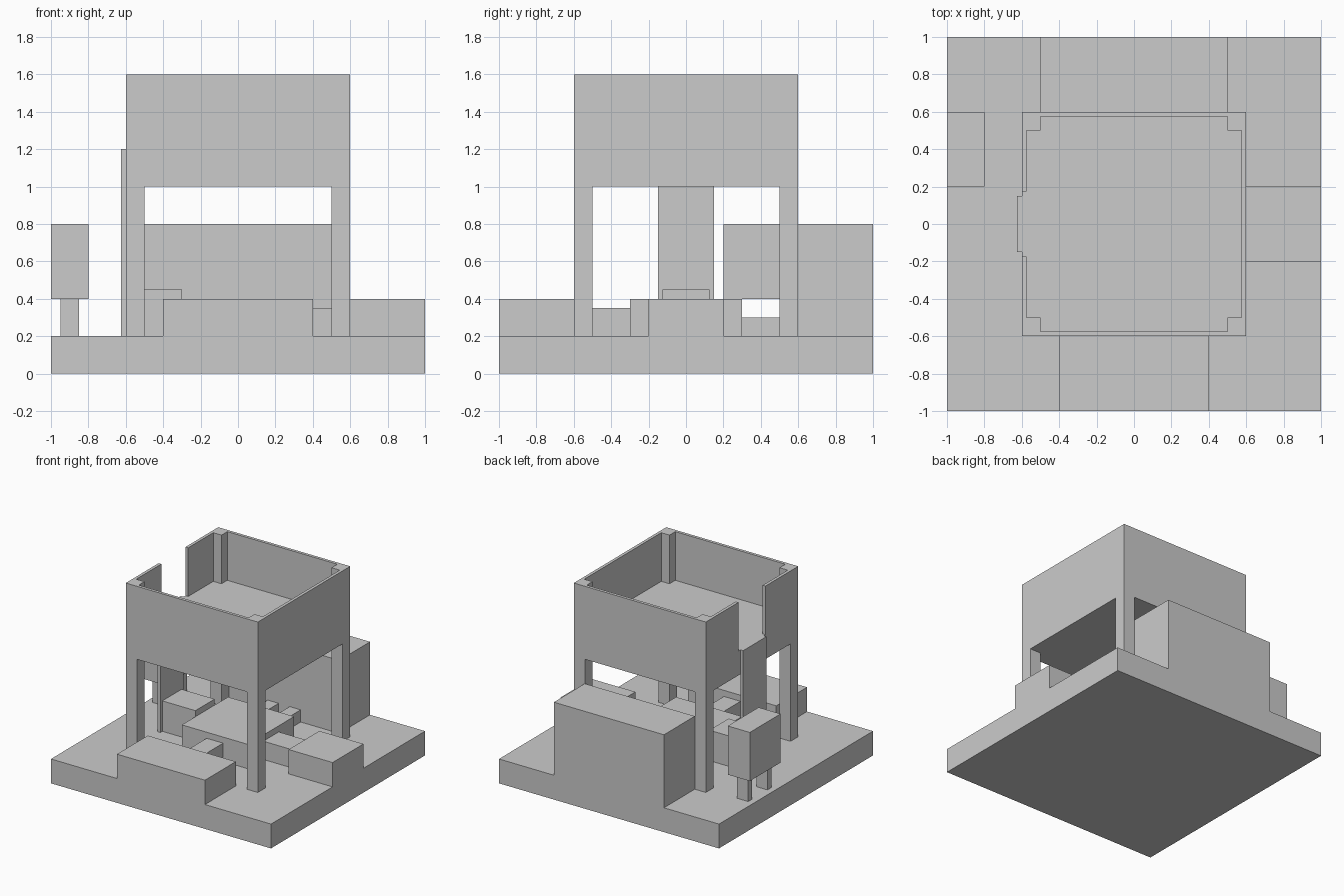
import bpy
import bmesh

if "Cube" in bpy.data.objects:
    bpy.data.objects.remove(bpy.data.objects["Cube"])


def box(name, x0, x1, y0, y1, z0, z1):
    """Box object spanning the given limits."""
    lo, size = (x0, y0, z0), (x1 - x0, y1 - y0, z1 - z0)
    bm = bmesh.new()
    bmesh.ops.create_cube(bm, size=1)
    for v in bm.verts:
        v.co = [lo[i] + (v.co[i] + 0.5) * size[i] for i in range(3)]
    mesh = bpy.data.meshes.new(name)
    bm.to_mesh(mesh)
    bm.free()
    obj = bpy.data.objects.new(name, mesh)
    bpy.context.collection.objects.link(obj)
    return obj


G = 0.2  # top of the base slab

# Ground slab
box("base", -1, 1, -1, 1, 0, G)

# Tower: corner posts and raised floor
for sx, side in ((-1, "left"), (1, "right")):
    for sy, end in ((-1, "front"), (1, "back")):
        cx, cy = 0.55 * sx, 0.55 * sy
        box(f"{end}_{side}_post", cx - 0.05, cx + 0.05, cy - 0.05, cy + 0.05, G, 1.6)
box("upper_floor", -0.6, 0.6, -0.6, 0.6, 1.0, 1.2)

# Thin parapet walls, with a doorway gap on the left
box("front_wall", -0.5, 0.5, -0.6, -0.575, 1.0, 1.6)
box("back_wall", -0.5, 0.5, 0.575, 0.6, 1.0, 1.6)
box("right_wall", 0.575, 0.6, -0.5, 0.5, 1.0, 1.6)
box("left_wall_front", -0.6, -0.575, -0.5, -0.175, 1.0, 1.6)
box("left_wall_back", -0.6, -0.575, 0.175, 0.5, 1.0, 1.6)

# Ladder panel up to the doorway
box("ladder", -0.625, -0.6, -0.15, 0.15, G, 1.2)

# Central block and the arms joining it to the edges
box("centre_block", -0.3, 0.3, -0.3, 0.3, G, 0.4)
box("left_arm", -0.6, -0.3, -0.125, 0.125, G, 0.45)
box("right_arm", 0.3, 0.6, -0.1, 0.1, G, 0.35)
box("front_arm", -0.075, 0.075, -0.6, -0.3, G, 0.35)
for cx, side in ((-0.1, "left"), (0.1, "right")):
    box(f"back_arm_{side}", cx - 0.05, cx + 0.05, 0.3, 0.6, G, 0.3)

# Blocks around the tower
box("back_block", -0.5, 0.5, 0.6, 1, G, 0.8)
box("front_block", -0.4, 0.4, -1, -0.6, G, 0.4)
box("right_block", 0.6, 1, -0.2, 0.2, G, 0.4)

# Raised cabinet on two legs
box("cabinet", -1, -0.8, 0.2, 0.6, 0.4, 0.8)
for y, end in ((0.25, "front"), (0.5, "back")):
    box(f"cabinet_leg_{end}", -0.95, -0.85, y, y + 0.05, G, 0.4)
